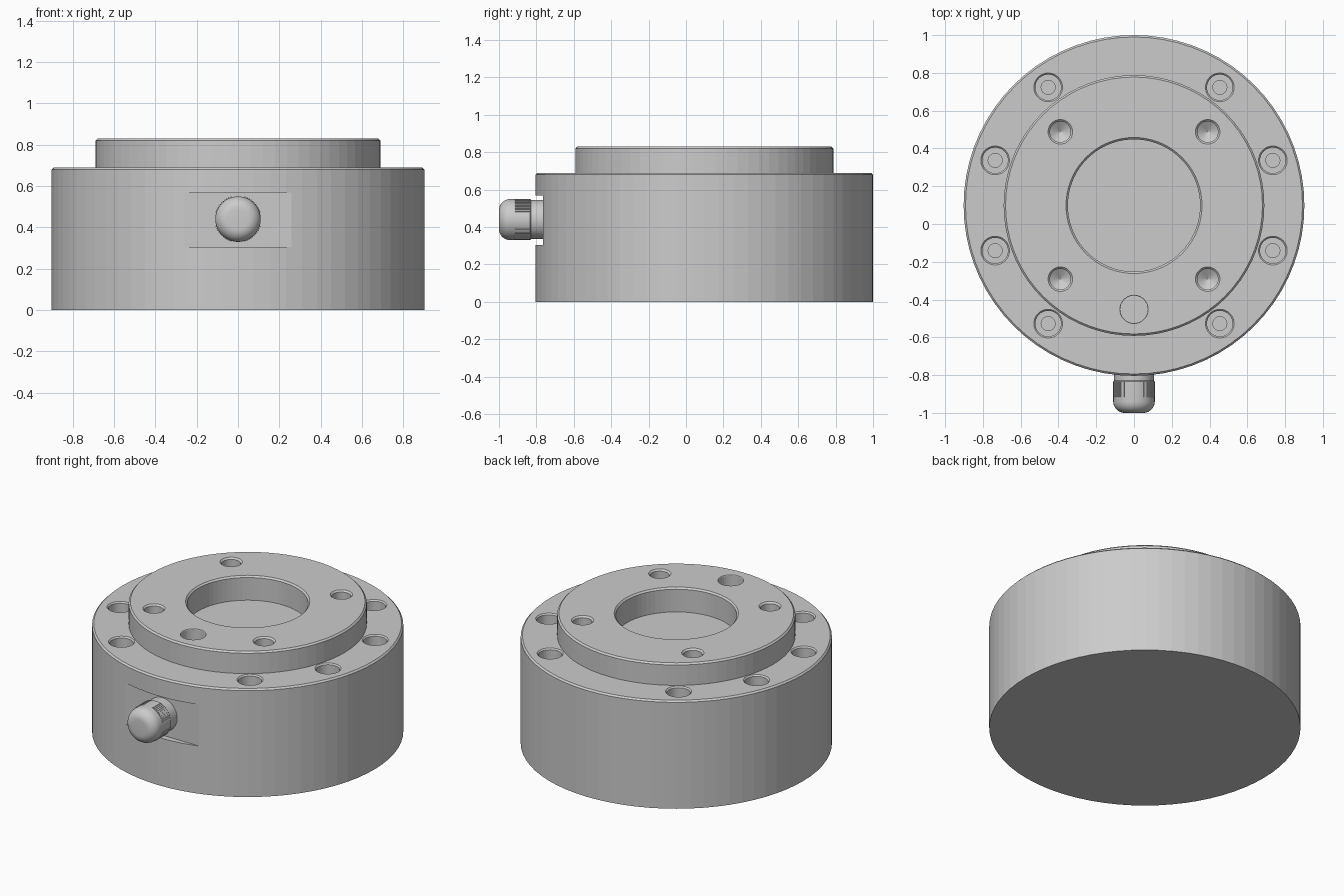
import bpy, bmesh, math
from mathutils import Matrix, Vector

if "Cube" in bpy.data.objects:
    bpy.data.objects.remove(bpy.data.objects["Cube"])

CY = 0.098          # body axis
FLANGE, TOP = 0.69, 0.83


def lathe(bm, profile, seg, mat=Matrix()):
    """Revolve (radius, height) points about local z; ends lie on the axis."""
    rings = []
    for r, z in profile:
        if r == 0:
            rings.append([bm.verts.new(mat @ Vector((0, 0, z)))])
        else:
            rings.append([bm.verts.new(mat @ Vector((r * math.cos(2 * math.pi * i / seg),
                                                     r * math.sin(2 * math.pi * i / seg), z)))
                          for i in range(seg)])
    for a, b in zip(rings, rings[1:]):
        for i in range(seg):
            j = (i + 1) % seg
            if len(a) == 1:
                bm.faces.new((a[0], b[i], b[j]))
            elif len(b) == 1:
                bm.faces.new((a[i], a[j], b[0]))
            else:
                bm.faces.new((a[i], a[j], b[j], b[i]))


def finish(bm, name, smooth=False):
    bmesh.ops.recalc_face_normals(bm, faces=bm.faces[:])
    me = bpy.data.meshes.new(name)
    bm.to_mesh(me)
    bm.free()
    ob = bpy.data.objects.new(name, me)
    bpy.context.collection.objects.link(ob)
    if smooth:
        bpy.ops.object.select_all(action='DESELECT')
        bpy.context.view_layer.objects.active = ob
        ob.select_set(True)
        bpy.ops.object.shade_smooth_by_angle(angle=math.radians(35))
    return ob


def hole(bm, x, y, z, steps):
    """Drill cutter: steps are (radius, depth) points below surface z."""
    lathe(bm, [(0, 0.03), (steps[0][0], 0.03)] + [(r, -d) for r, d in steps], 32,
          Matrix.Translation((x, y, z)))


# stepped body with chamfered rims and a shallow central bore
bm = bmesh.new()
c = 0.01
lathe(bm, [(0, 0), (0.902, 0), (0.902, FLANGE - c), (0.902 - c, FLANGE), (0.69, FLANGE),
           (0.69, TOP - c), (0.69 - c, TOP), (0.36, TOP), (0.35, TOP - c),
           (0.35, 0.675), (0, 0.675)], 72, Matrix.Translation((0, CY, 0)))
body = finish(bm, "sensor_body")

# cutters: counterbored flange holes, tapped holes, pin hole
bm = bmesh.new()
for k in (18, 54, 126, 162, 198, 234, 306, 342):
    a = math.radians(k)
    hole(bm, 0.773 * math.cos(a), CY + 0.773 * math.sin(a), FLANGE,
         [(0.076, 0), (0.068, 0.008), (0.068, 0.1), (0.037, 0.1), (0.037, 0.3), (0, 0.3)])
for sx in (-1, 1):
    for sy in (-1, 1):
        hole(bm, sx * 0.39, CY + sy * 0.39, TOP,
             [(0.065, 0), (0.055, 0.01), (0.055, 0.2), (0, 0.235)])
hole(bm, 0, -0.452, TOP, [(0.075, 0), (0.073, 0.004), (0.073, 0.12), (0, 0.12)])

# cutter: flat seat for the cable gland
bmesh.ops.create_cube(bm, size=1, matrix=Matrix.Translation((0, -0.865, 0.4375))
                      @ Matrix.Diagonal((0.8, 0.2, 0.265, 1)))
cutter = finish(bm, "hole_cutter")
cutter.hide_render = True

mod = body.modifiers.new("holes", 'BOOLEAN')
mod.operation = 'DIFFERENCE'
mod.solver = 'EXACT'
mod.object = cutter
bpy.context.view_layer.objects.active = body
bpy.ops.object.modifier_apply(modifier=mod.name)
bpy.data.objects.remove(cutter)

# cable gland with a rounded cap, pointing to the front
place = Matrix.Translation((0, -0.76, 0.44)) @ Matrix.Rotation(math.pi / 2, 4, 'X')
bm = bmesh.new()
dome = [(0.05 + 0.06 * math.cos(t), 0.18 + 0.06 * math.sin(t))
        for t in [math.pi / 2 * i / 8 for i in range(9)]]
lathe(bm, [(0, -0.01), (0.105, -0.01), (0.105, 0.068), (0.11, 0.073)]
      + dome + [(0, 0.24)], 48, place)
finish(bm, "cable_gland", True)

# four groups of fine grip ribs around the gland
bm = bmesh.new()
for q in range(4):
    for i in range(11):
        a = math.radians(90 * q + 18 + 5.4 * i)
        bmesh.ops.create_cube(bm, size=1, matrix=place @ Matrix.Rotation(a, 4, 'Z')
                              @ Matrix.Translation((0.108, 0, 0.115))
                              @ Matrix.Diagonal((0.012, 0.005, 0.08, 1)))
finish(bm, "gland_grip_ribs")
